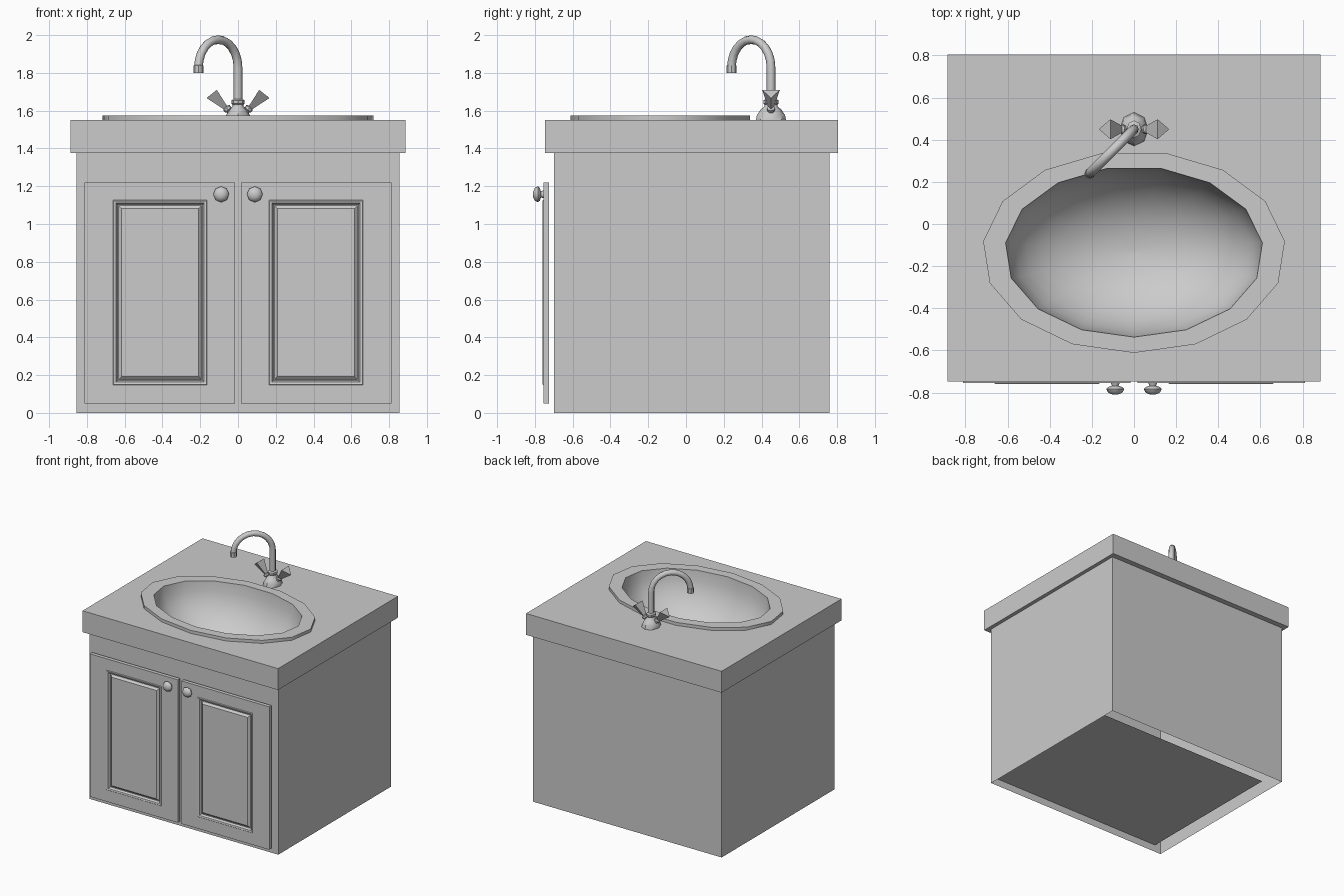
import bpy, bmesh, math
from mathutils import Vector, Matrix

if "Cube" in bpy.data.objects:
    bpy.data.objects.remove(bpy.data.objects["Cube"])


def finish(name, bm, smooth=None):
    bmesh.ops.recalc_face_normals(bm, faces=bm.faces)
    me = bpy.data.meshes.new(name)
    bm.to_mesh(me)
    bm.free()
    if smooth:
        me.shade_smooth()
        me.set_sharp_from_angle(angle=math.radians(smooth))
    ob = bpy.data.objects.new(name, me)
    bpy.context.collection.objects.link(ob)
    return ob


def skin(bm, loops, cap_start=True, cap_end=True):
    """Join successive closed loops of points with quads."""
    rings = [[bm.verts.new(p) for p in lp] for lp in loops]
    n = len(rings[0])
    for a, b in zip(rings, rings[1:]):
        for i in range(n):
            j = (i + 1) % n
            bm.faces.new((a[i], a[j], b[j], b[i]))
    if cap_start:
        bm.faces.new(rings[0])
    if cap_end:
        bm.faces.new(rings[-1])


def ellipse(rx, ry, z, n, cx=0, cy=0):
    # first vertex points to the front
    return [Vector((cx + rx * math.sin(2 * math.pi * k / n),
                    cy - ry * math.cos(2 * math.pi * k / n), z)) for k in range(n)]


def lathe(name, profile, n, matrix, smooth=40):
    bm = bmesh.new()
    skin(bm, [[matrix @ p for p in ellipse(r, r, z, n)] for r, z in profile])
    return finish(name, bm, smooth)


def rect_xy(x, y0, y1, z):
    return [(-x, y0, z), (x, y0, z), (x, y1, z), (-x, y1, z)]


# Cabinet shell, open underneath, with a slightly raised floor
bm = bmesh.new()
skin(bm, [rect_xy(0.855, -0.70, 0.76, z) for z in (0, 1.39)], False, False)
finish("cabinet_body", bm)
bm = bmesh.new()
bm.faces.new([bm.verts.new(p) for p in rect_xy(0.80, -0.70, 0.59, 0.06)])
finish("cabinet_floor", bm)

# Countertop with an oval opening
CY, SIDES = -0.132, 15
bm = bmesh.new()
edges = []
for loop in (rect_xy(0.886, -0.747, 0.805, 1.55), ellipse(0.67, 0.445, 1.55, SIDES, 0, CY)):
    vs = [bm.verts.new(p) for p in loop]
    edges += [bm.edges.new((vs[i - 1], vs[i])) for i in range(len(vs))]
bmesh.ops.triangle_fill(bm, edges=edges, use_beauty=True)
ext = bmesh.ops.extrude_face_region(bm, geom=bm.faces[:], use_keep_orig=True)
bmesh.ops.translate(bm, vec=(0, 0, -0.175),
                    verts=[v for v in ext["geom"] if isinstance(v, bmesh.types.BMVert)])
finish("countertop", bm)

# Basin: raised rim and smooth bowl
loops = [ellipse(0.72, 0.48, z, SIDES, 0, CY) for z in (1.55, 1.575)]
for i in range(9):
    t = math.radians(i * 11)
    loops.append(ellipse(0.613 * math.cos(t), 0.405 * math.cos(t),
                         1.575 - 0.42 * math.sin(t), SIDES, 0, CY))
bm = bmesh.new()
skin(bm, loops, False, True)
finish("basin", bm, 40)


# Doors with a grooved raised panel, and their knobs
def rect_xz(x0, x1, z0, z1, y):
    return [(x0, y, z0), (x1, y, z0), (x1, y, z1), (x0, y, z1)]


for side, label in ((-1, "left"), (1, "right")):
    loops = [rect_xz(0.016, 0.813, 0.05, 1.22, y) for y in (-0.725, -0.755)]
    for inset, y in ((0, -0.755), (0.004, -0.760), (0.016, -0.757), (0.024, -0.740),
                     (0.030, -0.740), (0.046, -0.755)):
        loops.append(rect_xz(0.163 + inset, 0.662 - inset, 0.147 + inset, 1.127 - inset, y))
    bm = bmesh.new()
    skin(bm, [[(side * x, y, z) for x, y, z in lp] for lp in loops])
    finish(label + "_door", bm)
    # local z runs towards the front
    place = Matrix.Translation((side * 0.089, -0.75, 1.157)) @ Matrix.Rotation(math.pi / 2, 4, 'X')
    lathe(label + "_knob", [(0.022, 0), (0.016, 0.018), (0.034, 0.024), (0.042, 0.034),
                            (0.034, 0.050), (0.015, 0.059)], 8, place, 50)

# Faucet base: oval dome with a collar
FY = 0.45
place = Matrix.Translation((0, FY, 1.55)) @ Matrix.Diagonal((0.85, 1, 1, 1))
lathe("faucet_base", [(0.08, 0), (0.075, 0.025), (0.058, 0.052), (0.036, 0.072), (0.034, 0.082),
                      (0.041, 0.088), (0.041, 0.105), (0.026, 0.112)], 8, place)

# Gooseneck spout, swung 45 degrees to the front left
R, ZC = 0.148, 1.828
swing = Vector((-1, -1, 0)).normalized()
foot = Vector((0, FY, 0))
path = [foot + Vector((0, 0, 1.64))]
for i in range(13):
    t = math.pi * i / 12
    path.append(foot + swing * R * (1 - math.cos(t)) + Vector((0, 0, ZC + R * math.sin(t))))
cu = bpy.data.curves.new("spout", 'CURVE')
cu.dimensions = '3D'
cu.bevel_depth = 0.023
cu.bevel_resolution = 2
cu.use_fill_caps = True
sp = cu.splines.new('POLY')
sp.points.add(len(path) - 1)
for pt, p in zip(sp.points, path):
    pt.co = (*p, 1)
bpy.context.collection.objects.link(bpy.data.objects.new("spout", cu))
tip = foot + swing * 2 * R
lathe("spout_nozzle", [(0.026, 1.80), (0.026, 1.838), (0.021, 1.842)], 8, Matrix.Translation(tip))

# Three-sided crystal handles on short angled stems
for side, label in ((-1, "left"), (1, "right")):
    big = [Vector((side * 0.167, FY, 1.667)), Vector((side * 0.112, FY + 0.047, 1.71)),
           Vector((side * 0.112, FY - 0.047, 1.71))]
    centre = sum(big, Vector()) / 3
    root = Vector((side * 0.058, FY, 1.612))
    bm = bmesh.new()
    skin(bm, [[root + (p - centre) * 0.3 for p in big], big])
    finish(label + "_handle", bm)
    axis = (centre - root).normalized()
    place = Matrix.Translation(root - axis * 0.05) @ axis.to_track_quat('Z', 'Y').to_matrix().to_4x4()
    lathe(label + "_handle_stem", [(0.016, 0), (0.016, 0.035), (0.022, 0.04), (0.022, 0.054),
                                   (0.014, 0.06)], 8, place)
